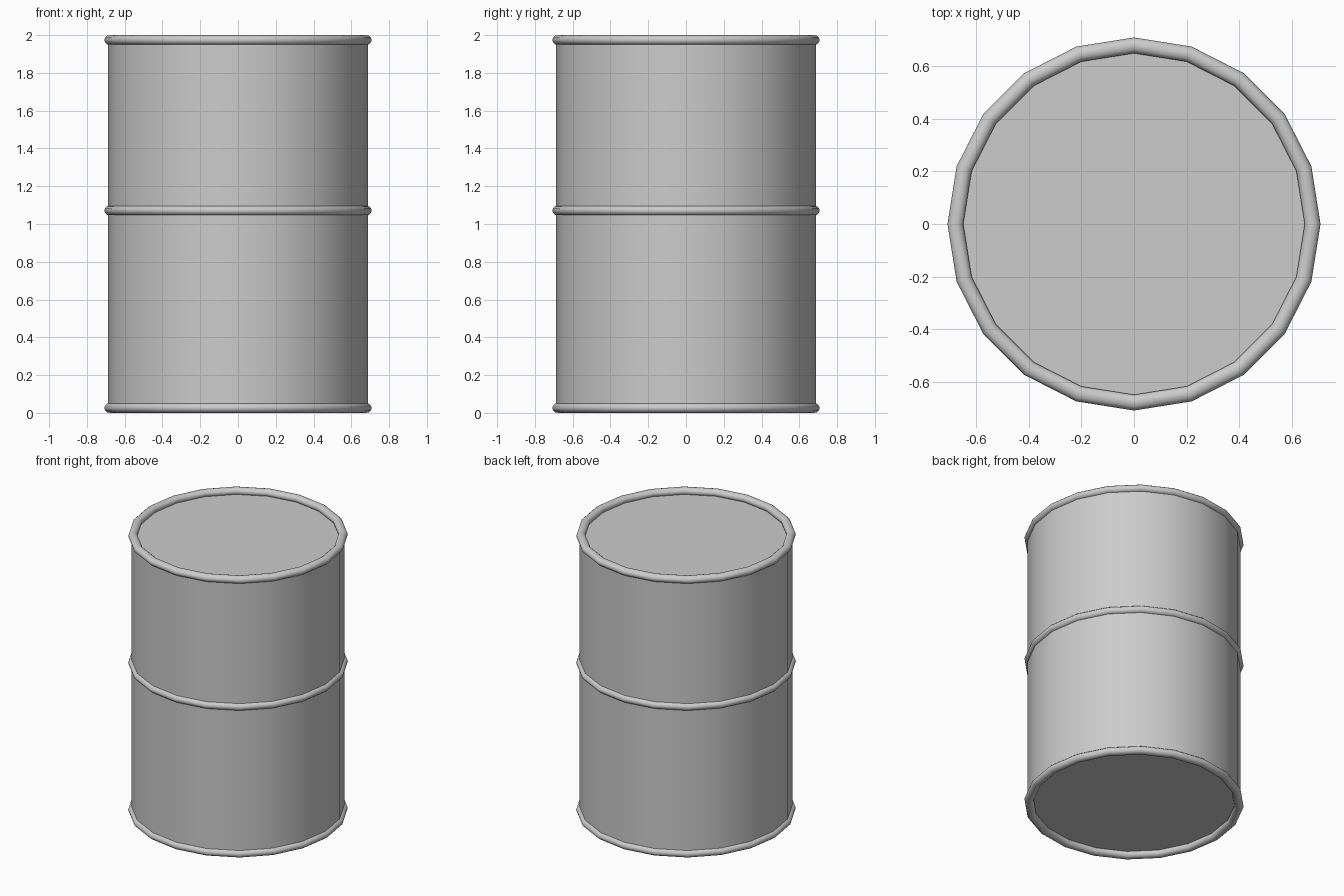
import bpy
import math

if "Cube" in bpy.data.objects:
    bpy.data.objects.remove(bpy.data.objects["Cube"])

SIDES = 20
HEIGHT = 2.0
BODY_R = 0.687
HOOP_R, HOOP_TUBE, HOOP_H = 0.678, 0.03, 0.052
RECESS = 0.042


def smooth(obj, angle):
    bpy.ops.object.select_all(action='DESELECT')
    obj.select_set(True)
    bpy.context.view_layer.objects.active = obj
    bpy.ops.object.shade_smooth_by_angle(angle=math.radians(angle))


def lathe(name, profile):
    # revolve (radius, z) points and close both ends with flat discs
    verts, faces = [], []
    for r, z in profile:
        for i in range(SIDES):
            a = 2 * math.pi * i / SIDES
            verts.append((r * math.cos(a), r * math.sin(a), z))
    for k in range(len(profile) - 1):
        for i in range(SIDES):
            j = (i + 1) % SIDES
            a, b = k * SIDES, (k + 1) * SIDES
            faces.append((a + i, a + j, b + j, b + i))
    last = (len(profile) - 1) * SIDES
    faces.append(tuple(reversed(range(SIDES))))
    faces.append(tuple(range(last, last + SIDES)))
    mesh = bpy.data.meshes.new(name)
    mesh.from_pydata(verts, [], faces)
    obj = bpy.data.objects.new(name, mesh)
    bpy.context.collection.objects.link(obj)
    return obj


def hoop(name, z):
    bpy.ops.mesh.primitive_torus_add(major_segments=SIDES, minor_segments=12,
                                     major_radius=HOOP_R, minor_radius=HOOP_TUBE,
                                     location=(0, 0, z))
    obj = bpy.context.object
    obj.name = name
    obj.scale.z = HOOP_H / (2 * HOOP_TUBE)
    bpy.ops.object.transform_apply(location=False, rotation=False, scale=True)
    smooth(obj, 60)


# drum shell with its flat lid and base set just inside the rims
body = lathe("drum_body", [(BODY_R, RECESS), (BODY_R, HEIGHT - RECESS)])
smooth(body, 40)

# rolled rims and the middle reinforcing hoop
hoop("bottom_rim", HOOP_H / 2)
hoop("middle_hoop", 1.071)
hoop("top_rim", HEIGHT - HOOP_H / 2)
